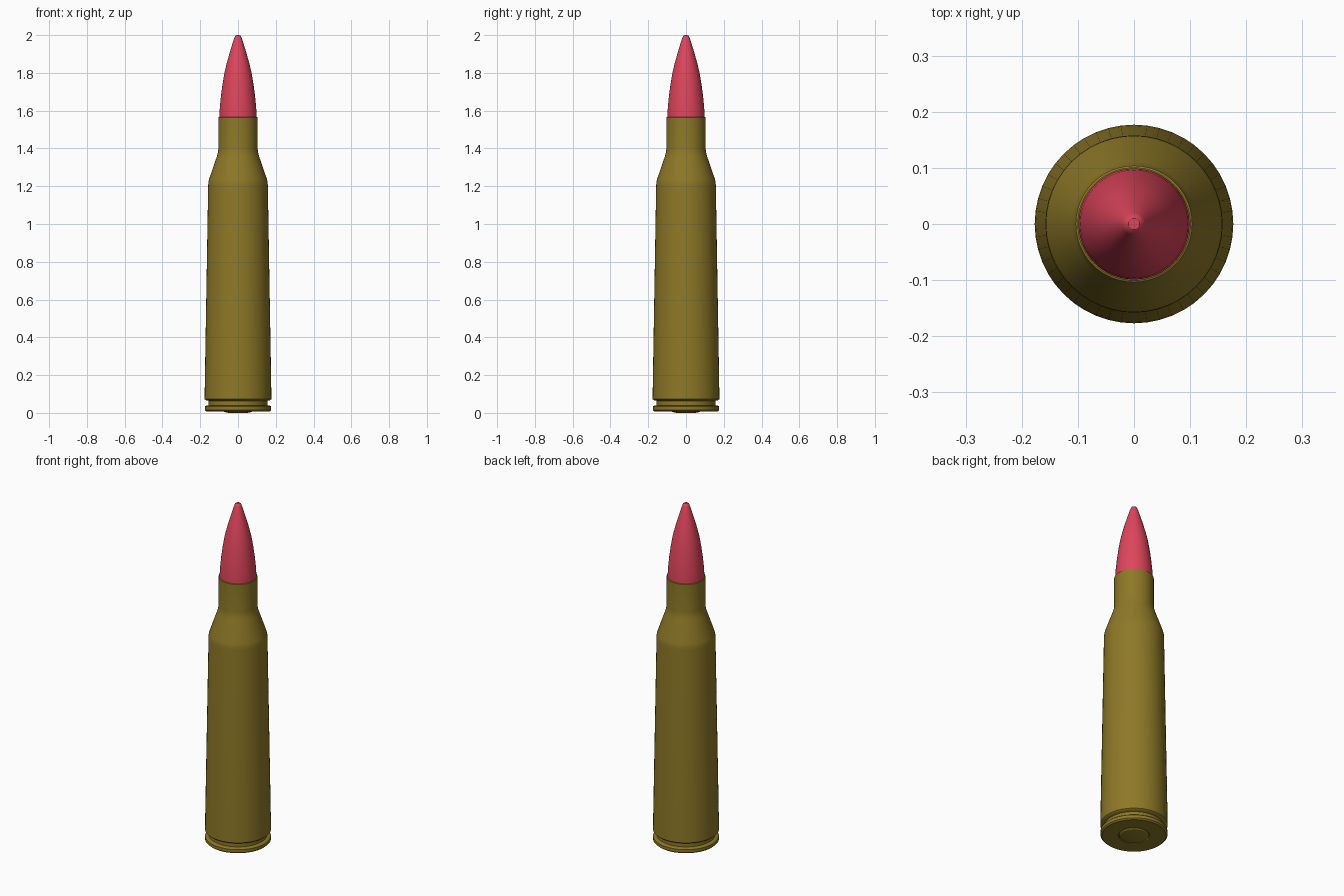
import bpy, bmesh, math

if "Cube" in bpy.data.objects:
    bpy.data.objects.remove(bpy.data.objects["Cube"])

SIDES = 48


def material(name, rgb):
    m = bpy.data.materials.new(name)
    m.diffuse_color = (*rgb, 1)
    m.use_nodes = True
    m.node_tree.nodes["Principled BSDF"].inputs["Base Color"].default_value = m.diffuse_color
    return m


def lathe(name, profile, mat):
    """Spin a (radius, z) profile round the z axis."""
    bm = bmesh.new()
    verts = [bm.verts.new((r, 0, z)) for r, z in profile]
    edges = [bm.edges.new(pair) for pair in zip(verts, verts[1:])]
    bmesh.ops.spin(bm, geom=verts + edges, cent=(0, 0, 0), axis=(0, 0, 1),
                   angle=2 * math.pi, steps=SIDES)
    bmesh.ops.remove_doubles(bm, verts=bm.verts, dist=0.0003)
    bmesh.ops.recalc_face_normals(bm, faces=bm.faces)
    mesh = bpy.data.meshes.new(name)
    bm.to_mesh(mesh)
    bm.free()
    mesh.materials.append(mat)
    ob = bpy.data.objects.new(name, mesh)
    bpy.context.collection.objects.link(ob)
    bpy.ops.object.select_all(action='DESELECT')
    ob.select_set(True)
    bpy.context.view_layer.objects.active = ob
    bpy.ops.object.shade_smooth_by_angle(angle=math.radians(30))
    return ob


brass = material("brass", (0.27, 0.19, 0.02))
red = material("red", (0.73, 0.06, 0.105))

# Case: base with primer pocket, rim, extractor groove, body, shoulder, neck, mouth
lathe("case", [
    (0, 0.02), (0.083, 0.02), (0.083, 0.008),
    (0.168, 0.008), (0.176, 0.015), (0.176, 0.033), (0.170, 0.038),
    (0.156, 0.040), (0.156, 0.064), (0.170, 0.067), (0.177, 0.073),
    (0.175, 0.20), (0.158, 1.20), (0.157, 1.22), (0.154, 1.235),
    (0.111, 1.36), (0.106, 1.38), (0.104, 1.40), (0.104, 1.565),
    (0.1, 1.567), (0.1, 1.42), (0, 1.42)], brass)

# Primer: slightly domed disc in the base
lathe("primer", [(0, 0.0), (0.05, 0.0), (0.073, 0.005), (0.078, 0.010),
                 (0.078, 0.022), (0, 0.022)], brass)

# Bullet: pointed ogive with small rounded tip
lathe("bullet", [
    (0, 1.43), (0.099, 1.43), (0.099, 1.567), (0.096, 1.62), (0.090, 1.68),
    (0.082, 1.74), (0.072, 1.80), (0.060, 1.85), (0.046, 1.90), (0.031, 1.95),
    (0.020, 1.984), (0.016, 1.994), (0.010, 1.999), (0, 2.0)], red)
